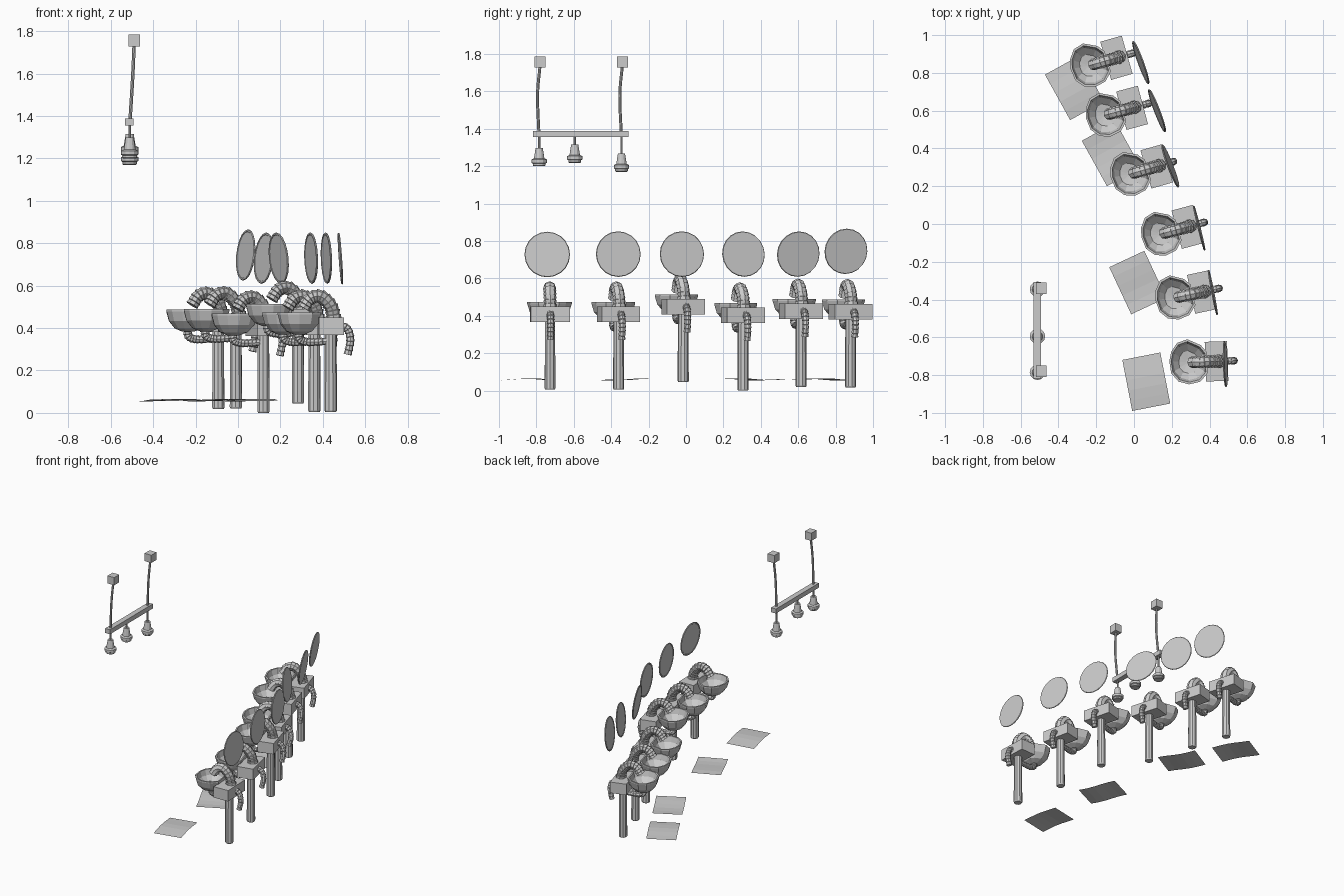
import bpy, bmesh
from math import sin, cos, pi, radians
from mathutils import Vector, Matrix

if "Cube" in bpy.data.objects:
    bpy.data.objects.remove(bpy.data.objects["Cube"])


def finish(name, bm, mat=None):
    bmesh.ops.recalc_face_normals(bm, faces=bm.faces[:])
    me = bpy.data.meshes.new(name)
    bm.to_mesh(me)
    bm.free()
    ob = bpy.data.objects.new(name, me)
    bpy.context.collection.objects.link(ob)
    if mat is not None:
        ob.matrix_world = mat
    return ob


def skin(bm, rings, cap=True):
    """Bridge a list of equal-length point rings."""
    vs = [[bm.verts.new(p) for p in r] for r in rings]
    n = len(vs[0])
    for a, b in zip(vs, vs[1:]):
        for i in range(n):
            j = (i + 1) % n
            bm.faces.new((a[i], a[j], b[j], b[i]))
    if cap:
        bm.faces.new(vs[0][::-1])
        bm.faces.new(vs[-1])


def box(name, size, loc, mat=None):
    bm = bmesh.new()
    bmesh.ops.create_cube(bm, size=1, matrix=Matrix.Translation(loc) @ Matrix.Diagonal((*size, 1)))
    return finish(name, bm, mat)


def lathe(name, profile, sides, mat=None):
    bm = bmesh.new()
    skin(bm, [[(r * cos(2 * pi * i / sides), r * sin(2 * pi * i / sides), z)
               for i in range(sides)] for r, z in profile])
    return finish(name, bm, mat)


def spline(pts, steps):
    """Smooth path through the given points."""
    P = [Vector(p) for p in pts]
    P = [2 * P[0] - P[1]] + P + [2 * P[-1] - P[-2]]
    out = []
    for k in range(1, len(P) - 2):
        a, b, c, d = P[k - 1:k + 3]
        for s in range(steps):
            t = s / steps
            out.append(0.5 * (2 * b + (c - a) * t + (2 * a - 5 * b + 4 * c - d) * t ** 2
                              + (3 * b - a - 3 * c + d) * t ** 3))
    return out + [P[-2]]


def hose(name, pts, r0, r1, mat=None, steps=3, rib=0.84, sides=8):
    """Tube along a path; each segment flares a little, giving stepped ribs."""
    path = spline(pts, steps)
    rings, last = [], len(path) - 1
    for i, p in enumerate(path):
        t = (path[min(i + 1, last)] - path[max(i - 1, 0)]).normalized()
        v = t.cross(Vector((0, 1, 0))).normalized()
        u = v.cross(t)
        r = r0 + (r1 - r0) * i / last
        for k in ((r, r * rib) if rib < 1 and 0 < i < last else (r,)):
            off = t * (0.003 if k < r else 0)
            rings.append([p + off + k * (u * cos(2 * pi * a / sides) + v * sin(2 * pi * a / sides))
                          for a in range(sides)])
    bm = bmesh.new()
    skin(bm, rings)
    return finish(name, bm, mat)


# Basin outline, slightly pointed at one end
OUTLINE = [(.098, 0), (.1, .05), (.07, .088), (0, .122), (-.055, .105), (-.088, .06),
           (-.1, .01), (-.092, -.055), (-.055, -.1), (0, -.117), (.06, -.105), (.102, -.06)]
BOWL = [(.25, .37), (.6, .385), (.88, .42), (1, .465), (1, .474),
        (.9, .474), (.8, .435), (.5, .402), (.12, .395)]


def basin(name, mat):
    bm = bmesh.new()
    skin(bm, [[(x * s - .15, y * s, z) for x, y in OUTLINE] for s, z in BOWL])
    finish(name, bm, mat)


def sink(i, x, y, angle, dz):
    m = Matrix.Translation((x, y, dz)) @ Matrix.Rotation(radians(angle), 4, 'Z')
    lathe(f"post_{i}", [(.026, .005), (.03, .012), (.029, .2), (.028, .375)], 10, m)
    box(f"back_block_{i}", (.118, .21, .082), (0, 0, .409), m)
    basin(f"basin_{i}", m)
    lathe(f"basin_drain_{i}", [(.013, .39), (.013, .4)], 8, m @ Matrix.Translation((-.15, 0, 0)))
    hose(f"spout_{i}", [(.015, 0, .44), (.002, 0, .5), (-.045, 0, .548), (-.095, 0, .54),
                        (-.128, 0, .495)], .037, .032, m)
    hose(f"waste_pipe_{i}", [(-.15, 0, .385), (-.147, 0, .35), (-.115, 0, .335),
                             (-.06, 0, .335), (0, 0, .34)], .023, .018, m)
    hose(f"supply_pipe_{i}", [(.04, 0, .415), (.08, 0, .395), (.093, 0, .34), (.08, 0, .275)],
         .021, .02, m)


# Six washing stations along a gentle curve
for i, s in enumerate([(-.093, .88, 16, .013), (-.01, .615, 15, .015), (.12, .305, 16, -.005),
                       (.283, -.015, 15, .04), (.36, -.36, 12, 0), (.437, -.727, 2, 0)], 1):
    sink(i, *s)

# Round mirrors behind the stations
for i, (x, y, z, a, lean) in enumerate([
        (.036, .855, .745, 20, 6), (.122, .6, .73, 21, 6), (.192, .307, .73, 21, -6),
        (.345, -.022, .73, 14, -2), (.417, -.362, .73, 11, -2), (.483, -.742, .728, 2, -4)], 1):
    m = (Matrix.Translation((x, y, z)) @ Matrix.Rotation(radians(a), 4, 'Z')
         @ Matrix.Rotation(radians(lean - 90), 4, 'Y'))
    lathe(f"mirror_{i}", [(.108, -.004), (.119, -.004), (.122, 0), (.119, .004), (.112, .004),
                          (.11, .002)], 20, m)

# Floor mats, faintly wavy
for i, (x, y, a) in enumerate([(-.315, .72, 29), (-.12, .37, 29), (.02, -.31, 25),
                               (.065, -.835, 11)], 1):
    bm = bmesh.new()
    bmesh.ops.create_grid(bm, x_segments=4, y_segments=5, size=.5)
    for v in bm.verts:
        v.co = (v.co.x * .205, v.co.y * .275, .06 + .005 * sin(5 * v.co.y + 2 * i) + .002 * v.co.x)
    finish(f"mat_{i}", bm, Matrix.Translation((x, y, 0)) @ Matrix.Rotation(radians(a), 4, 'Z'))

# Hanging lamp: bar, ceiling blocks, rods
box("lamp_bar", (.04, .51, .034), (-.512, -.563, 1.372))
for i, y in enumerate((-.78, -.34), 1):
    box(f"ceiling_block_{i}", (.055, .06, .058), (-.49, y, 1.757))
    hose(f"lamp_rod_{i}", [(-.49, y, 1.74), (-.497, y - .014, 1.58), (-.51, y - .006, 1.37)],
         .008, .008, steps=4, rib=1)

# Three pendant shades on short stems
for i, (y, z) in enumerate([(-.785, 1.2), (-.595, 1.218), (-.345, 1.17)], 1):
    m = Matrix.Translation((-.511, y, z))
    lathe(f"lamp_stem_{i}", [(.006, .09), (.006, 1.37 - z)], 8, m)
    lathe(f"lamp_shade_{i}", [(.03, 0), (.034, .004), (.034, .014), (.041, .018), (.041, .036),
                              (.028, .042), (.019, .098)], 12, m)
